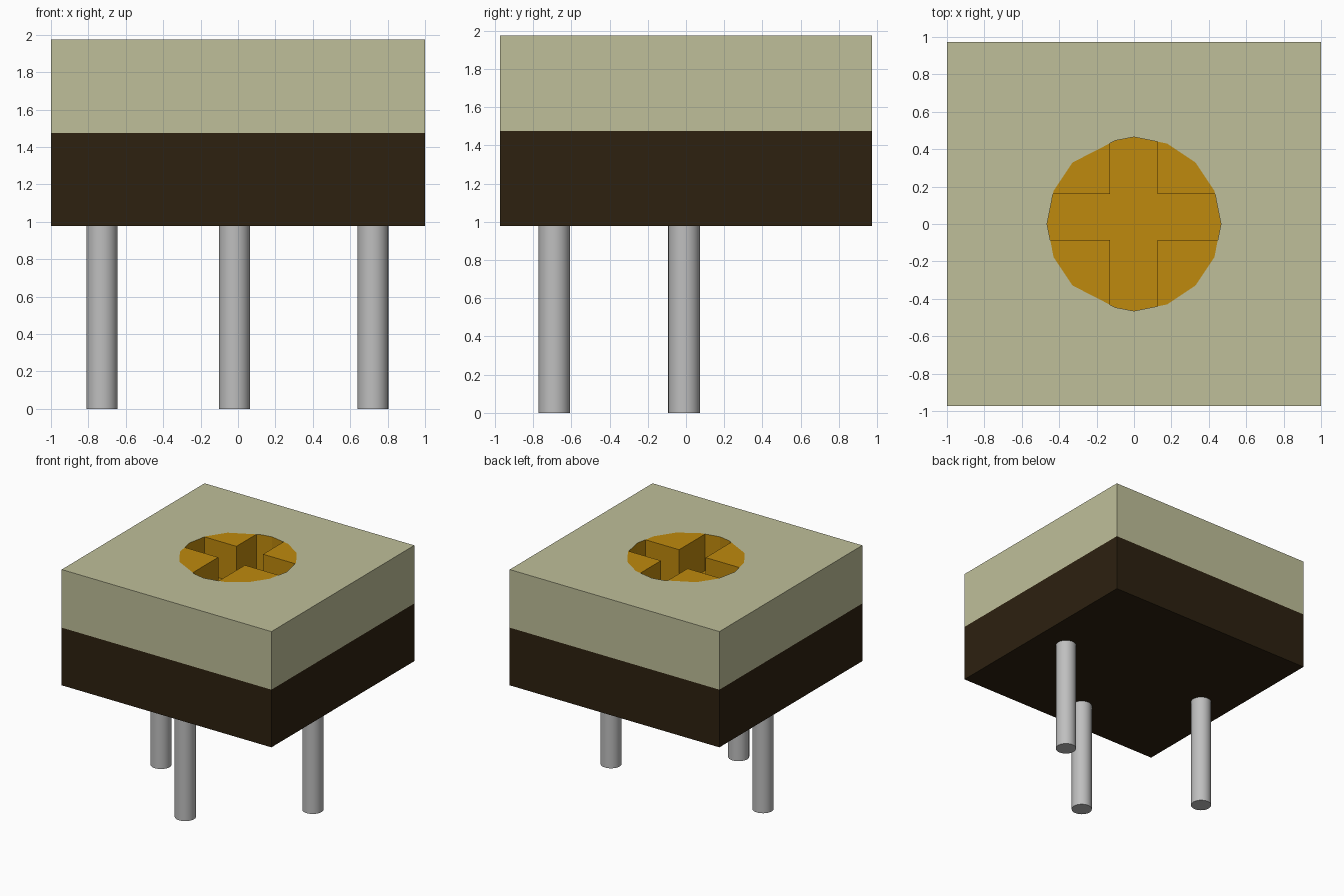
import bpy, bmesh, math

old = bpy.data.objects.get("Cube")
if old:
    bpy.data.objects.remove(old, do_unlink=True)


def material(name, r, g, b):
    m = bpy.data.materials.new(name)
    m.use_nodes = True
    m.diffuse_color = (r, g, b, 1)
    m.node_tree.nodes["Principled BSDF"].inputs["Base Color"].default_value = (r, g, b, 1)
    return m


BEIGE = material("beige", 0.52, 0.52, 0.32)
DARK = material("dark brown", 0.026, 0.015, 0.005)
AMBER = material("amber", 0.52, 0.253, 0.004)
METAL = material("pin metal", 0.52, 0.52, 0.52)

BASE_Z, SPLIT_Z, TOP_Z = 0.978, 1.475, 1.976
SLOT_FLOOR = 1.66
RADIUS = 0.465


def prism(name, outline, z0, z1, *mats):
    """Extrude a closed counter-clockwise outline from z0 to z1."""
    bm = bmesh.new()
    face = bm.faces.new([bm.verts.new((x, y, z0)) for x, y in outline])
    up = bmesh.ops.extrude_face_region(bm, geom=[face])["geom"]
    bmesh.ops.translate(bm, vec=(0, 0, z1 - z0),
                        verts=[v for v in up if isinstance(v, bmesh.types.BMVert)])
    bmesh.ops.recalc_face_normals(bm, faces=bm.faces)
    mesh = bpy.data.meshes.new(name)
    bm.to_mesh(mesh)
    bm.free()
    obj = bpy.data.objects.new(name, mesh)
    for m in mats:
        mesh.materials.append(m)
    bpy.context.collection.objects.link(obj)
    return obj


def rect(x0, x1, y0, y1):
    return [(x0, y0), (x1, y0), (x1, y1), (x0, y1)]


def circle(r, n, cx=0, cy=0):
    return [(cx + r * math.cos(2 * math.pi * k / n), cy + r * math.sin(2 * math.pi * k / n))
            for k in range(n)]


def cut(obj, cutter):
    """Subtract the cutter from the object, then discard the cutter."""
    mod = obj.modifiers.new("cut", "BOOLEAN")
    mod.operation = "DIFFERENCE"
    mod.solver = "EXACT"
    mod.object = cutter
    bpy.context.view_layer.objects.active = obj
    bpy.ops.object.modifier_apply(modifier=mod.name)
    bpy.data.objects.remove(cutter, do_unlink=True)


# Rim of the adjuster: sixteen sides, with two corners pulled inward on the left of the plan
rim = circle(RADIUS, 16)
rim[5], rim[11] = (-0.10, 0.446), (-0.10, -0.446)

# Two-layer square housing
body = rect(-1, 1, -0.973, 0.973)
prism("housing_base", body, BASE_Z, SPLIT_Z, DARK)
cap = prism("housing_cap", body, SPLIT_Z, TOP_Z, BEIGE, AMBER)
cut(cap, prism("pocket_cutter", rim, SLOT_FLOOR, TOP_Z + 0.2))

# The lining of the round pocket is amber
for p in cap.data.polygons:
    inside = p.center.xy.length < RADIUS + 0.01 and SPLIT_Z + 0.01 < p.center.z < TOP_Z - 0.01
    p.material_index = 1 if inside else 0

# Adjuster face: four quadrants left by a cross-shaped slot
rotor = prism("adjuster", rim, SLOT_FLOOR, TOP_Z, AMBER)
for bar in (rect(-0.128, 0.126, -0.8, 0.8), rect(-0.8, 0.8, -0.086, 0.161)):
    cut(rotor, prism("slot_cutter", bar, SLOT_FLOOR - 0.1, TOP_Z + 0.2))

# Three round pins
for name, x, y in (("right_pin", -0.727, -0.01), ("front_pin", -0.019, -0.69),
                   ("left_pin", 0.721, -0.01)):
    pin = prism(name, circle(0.083, 28, x, y), 0, BASE_Z + 0.01, METAL)
    bpy.ops.object.select_all(action="DESELECT")
    pin.select_set(True)
    bpy.context.view_layer.objects.active = pin
    bpy.ops.object.shade_smooth_by_angle(angle=math.radians(35))
